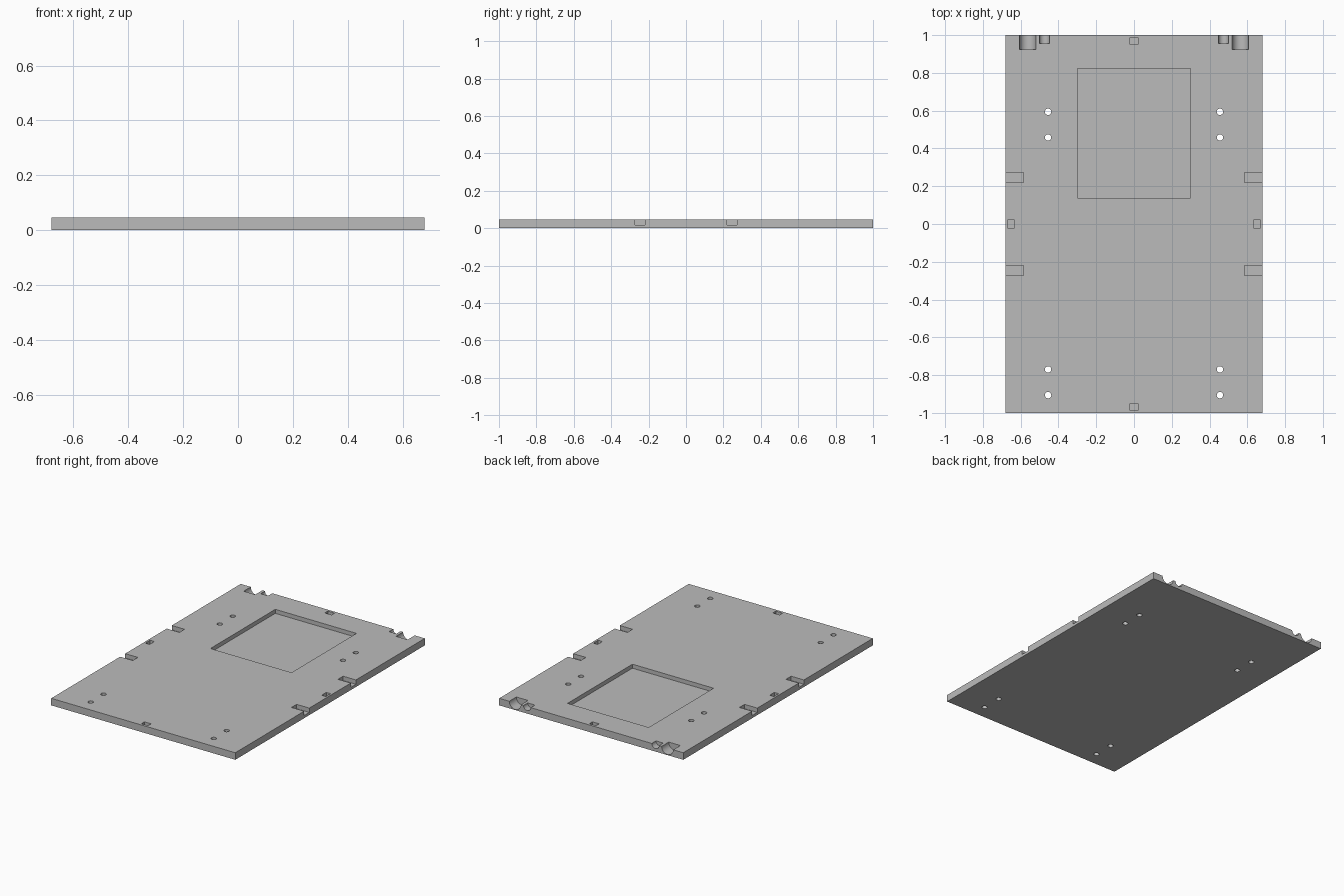
import bpy
import bmesh
from math import radians
from mathutils import Matrix, Vector

if "Cube" in bpy.data.objects:
    bpy.data.objects.remove(bpy.data.objects["Cube"])

W, L, T = 0.68, 1.0, 0.047  # half width, half length, thickness

grey = bpy.data.materials.new("plain_grey")
grey.use_nodes = True
color = (0.5, 0.5, 0.5, 1)
grey.diffuse_color = color
grey.node_tree.nodes["Principled BSDF"].inputs["Base Color"].default_value = color


def add_box(bm, x0, x1, y0, y1, z0, z1):
    size = Matrix.Diagonal((x1 - x0, y1 - y0, z1 - z0, 1))
    centre = Vector((x0 + x1, y0 + y1, z0 + z1)) / 2
    bmesh.ops.create_cube(bm, size=1, matrix=Matrix.Translation(centre) @ size)


def add_cylinder(bm, centre, radius, depth, rotation=Matrix()):
    bmesh.ops.create_cone(bm, cap_ends=True, segments=32, radius1=radius, radius2=radius,
                          depth=depth, matrix=Matrix.Translation(centre) @ rotation)


def make_object(name, bm):
    mesh = bpy.data.meshes.new(name)
    bm.to_mesh(mesh)
    bm.free()
    mesh.materials.append(grey)
    obj = bpy.data.objects.new(name, mesh)
    bpy.context.collection.objects.link(obj)
    return obj


# Flat base plate
bm = bmesh.new()
add_box(bm, -W, W, -L, L, 0, T)
plate = make_object("base_plate", bm)

# All recesses gathered in one cutter
bm = bmesh.new()
top = T + 0.05
add_box(bm, -0.3, 0.3, 0.137, 0.822, 0.02, top)  # large shallow pocket

for s in (-1, 1):
    # Small slots at the middle of each edge
    add_box(bm, -0.025, 0.025, s * 0.968 - 0.016, s * 0.968 + 0.016, 0.018, top)
    add_box(bm, s * 0.651 - 0.016, s * 0.651 + 0.016, -0.025, 0.025, 0.018, top)

    # Open notches along the sides
    for y in (-0.246, 0.246):
        xs = sorted((s * 0.586, s * (W + 0.05)))
        add_box(bm, *xs, y - 0.027, y + 0.027, 0.018, top)

    # Round grooves in the back edge
    lie = Matrix.Rotation(radians(90), 4, "X")
    for x, radius, length in ((0.563, 0.043, 0.075), (0.474, 0.027, 0.045)):
        add_cylinder(bm, (s * x, L, T), radius, length * 2, lie)

    # Screw holes through the plate
    for y in (0.594, 0.458, -0.77, -0.906):
        add_cylinder(bm, (s * 0.455, y, T / 2), 0.017, 0.2)
cutter = make_object("recess_cutter", bm)
cutter.hide_render = True

# Cut the plate and drop the cutter
mod = plate.modifiers.new("recesses", "BOOLEAN")
mod.object = cutter
mod.operation = "DIFFERENCE"
mod.solver = "EXACT"
bpy.ops.object.select_all(action="DESELECT")
bpy.context.view_layer.objects.active = plate
plate.select_set(True)
bpy.ops.object.modifier_apply(modifier=mod.name)
bpy.data.objects.remove(cutter)
bpy.ops.object.shade_smooth_by_angle(angle=radians(30))
